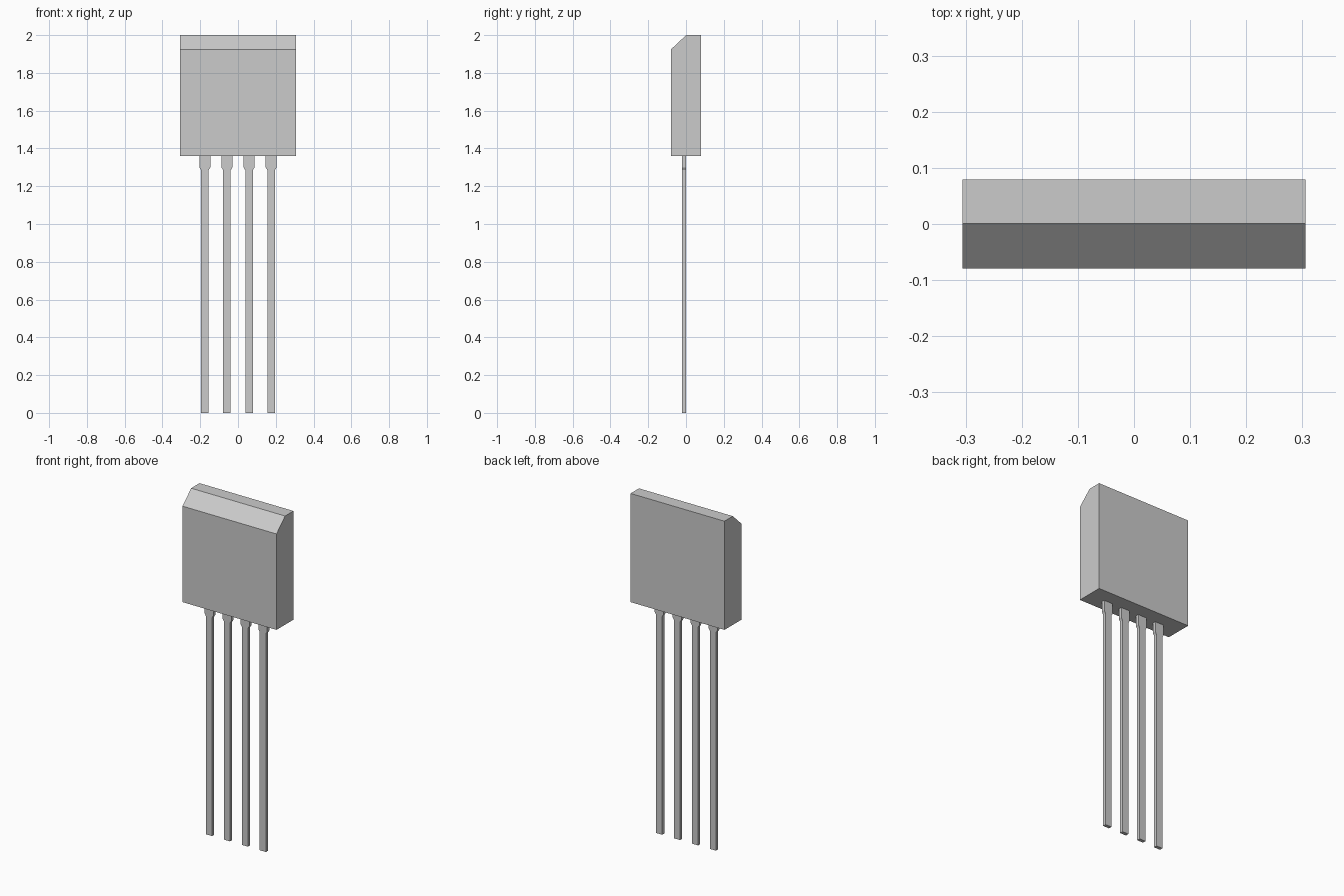
import bpy
import bmesh
from mathutils import Vector

cube = bpy.data.objects.get("Cube")
if cube:
    bpy.data.objects.remove(cube, do_unlink=True)

# Single neutral grey
GREY = (0.6, 0.6, 0.6, 1.0)
grey = bpy.data.materials.new("neutral_grey")
grey.use_nodes = True
grey.diffuse_color = GREY
grey.node_tree.nodes["Principled BSDF"].inputs["Base Color"].default_value = GREY


def extrude_profile(name, points, offset):
    """Closed prism: a planar outline swept along offset."""
    bm = bmesh.new()
    face = bm.faces.new([bm.verts.new(p) for p in points])
    swept = bmesh.ops.extrude_face_region(bm, geom=[face], use_keep_orig=True)
    verts = [g for g in swept["geom"] if isinstance(g, bmesh.types.BMVert)]
    bmesh.ops.translate(bm, verts=verts, vec=Vector(offset))
    bmesh.ops.recalc_face_normals(bm, faces=bm.faces)
    mesh = bpy.data.meshes.new(name)
    bm.to_mesh(mesh)
    bm.free()
    mesh.materials.append(grey)
    obj = bpy.data.objects.new(name, mesh)
    bpy.context.collection.objects.link(obj)
    return obj


# Package body: side outline with a chamfered front top edge
HALF_W, HALF_D, BASE, TOP = 0.306, 0.079, 1.36, 2.0
side = [(-HALF_D, BASE), (HALF_D, BASE), (HALF_D, TOP), (0.001, TOP), (-HALF_D, 1.925)]
extrude_profile("package_body", [(-HALF_W, y, z) for y, z in side], (2 * HALF_W, 0, 0))

# Four flat leads, each with a wider tapered shoulder under the body
PITCH, THICK, FRONT_Y = 0.117, 0.02, -0.02
half = [(0.02, 0), (0.02, 1.285), (0.029, 1.3), (0.029, BASE)]
outline = half + [(-x, z) for x, z in reversed(half)]
for i in range(4):
    cx = (i - 1.5) * PITCH
    extrude_profile(f"lead_{i + 1}", [(cx + x, FRONT_Y, z) for x, z in outline], (0, THICK, 0))
